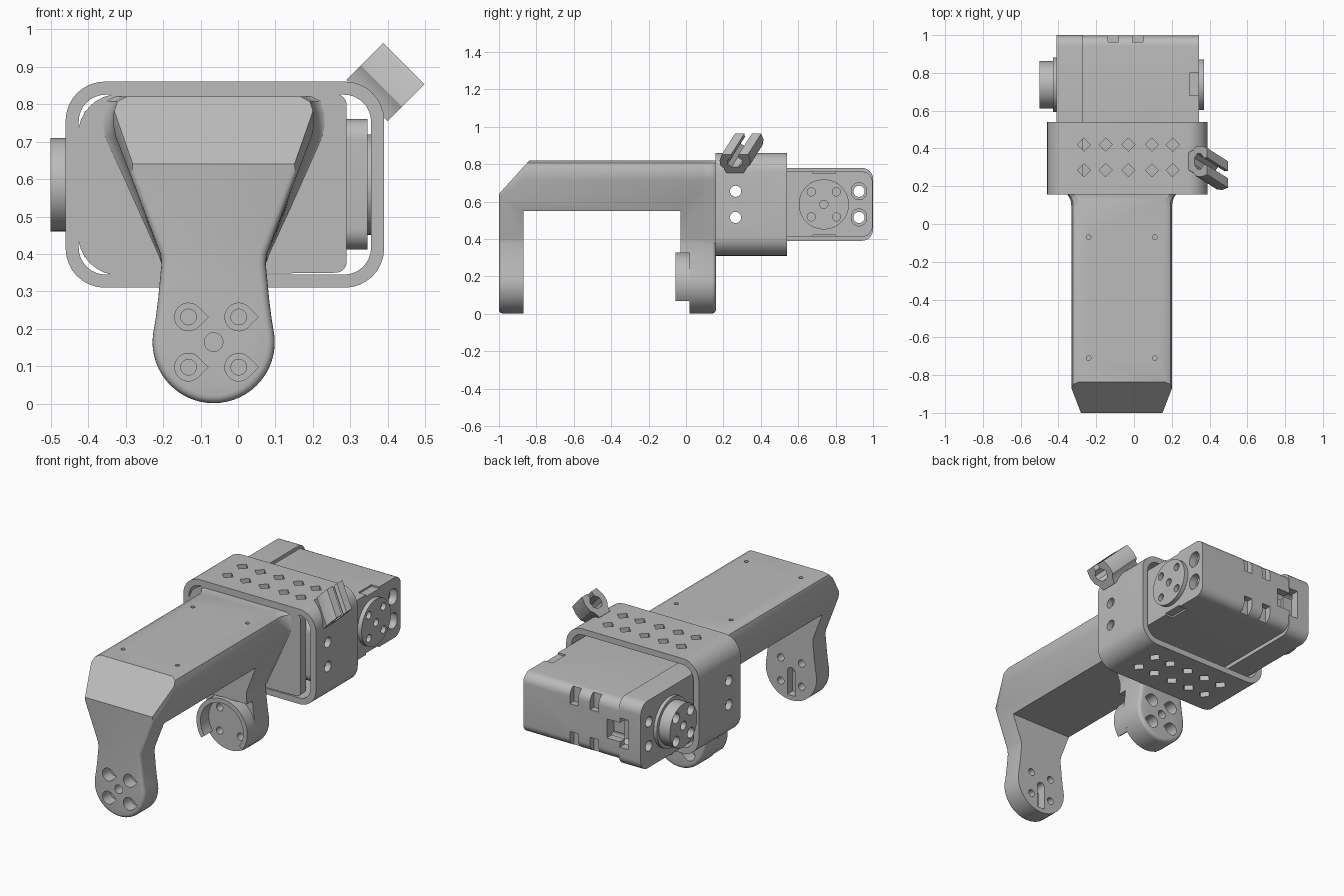
import bpy, bmesh, math
from mathutils import Matrix

if "Cube" in bpy.data.objects:
    bpy.data.objects.remove(bpy.data.objects["Cube"])

grey = bpy.data.materials.new("plain_grey")
grey.use_nodes = True
COLOUR = (0.5, 0.5, 0.5, 1)
grey.diffuse_color = COLOUR
grey.node_tree.nodes["Principled BSDF"].inputs["Base Color"].default_value = COLOUR


# --- helpers ---
def place(axis, a, b, t):
    return {"x": (t, a, b), "y": (a, t, b), "z": (a, b, t)}[axis]


def loft(name, axis, sections, bevel=0.0):
    """Skin closed profiles, given as (position, points), along an axis."""
    bm = bmesh.new()
    loops = [[bm.verts.new(place(axis, a, b, t)) for a, b in pts] for t, pts in sections]
    ends = [bm.faces.new(loop) for loop in (loops[0], loops[-1])]
    n = len(loops[0])
    for low, high in zip(loops, loops[1:]):
        for i in range(n):
            j = (i + 1) % n
            bm.faces.new((low[i], low[j], high[j], high[i]))
    bmesh.ops.recalc_face_normals(bm, faces=bm.faces)
    if bevel:
        rims = [e for f in ends for e in f.edges]
        bmesh.ops.bevel(bm, geom=rims, offset=bevel, segments=4, profile=0.5, affect="EDGES")
    mesh = bpy.data.meshes.new(name)
    bm.to_mesh(mesh)
    bm.free()
    mesh.materials.append(grey)
    ob = bpy.data.objects.new(name, mesh)
    bpy.context.collection.objects.link(ob)
    return ob


def prism(name, pts, axis, lo, hi, bevel=0.0):
    return loft(name, axis, [(lo, pts), (hi, pts)], bevel)


def circle(a, b, r, n=32):
    return [(a + r * math.cos(2 * math.pi * i / n), b + r * math.sin(2 * math.pi * i / n))
            for i in range(n)]


def rect(a0, a1, b0, b1):
    return [(a0, b0), (a1, b0), (a1, b1), (a0, b1)]


def rounded(a0, a1, b0, b1, r, n=8):
    pts = []
    corners = ((a1 - r, b1 - r), (a0 + r, b1 - r), (a0 + r, b0 + r), (a1 - r, b0 + r))
    for k, (a, b) in enumerate(corners):
        for i in range(n + 1):
            t = math.pi / 2 * (k + i / n)
            pts.append((a + r * math.cos(t), b + r * math.sin(t)))
    return pts


def teardrop(a, b, r):
    arc = [(a + r * math.cos(t), b + r * math.sin(t))
           for t in (math.radians(45 + 270 * i / 20) for i in range(21))]
    return arc + [(a + r * math.sqrt(2), b)]


def cut(target, pts, axis, lo, hi):
    """Subtract an extruded profile from a part."""
    cutter = prism("cutter", pts, axis, lo, hi)
    cutter.hide_render = True
    mod = target.modifiers.new("cut", "BOOLEAN")
    mod.operation, mod.solver, mod.object = "DIFFERENCE", "EXACT", cutter
    bpy.context.view_layer.objects.active = target
    bpy.ops.object.modifier_apply(modifier=mod.name)
    bpy.data.objects.remove(cutter)


# --- arm: funnel outline swept front to back, then hollowed into two legs and a beam ---
CX, CZ, R = -0.065, 0.165, 0.163
half = [(0.155, 0.225), (0.148, 0.28), (0.139, 0.375), (0.142, 0.4), (0.262, 0.715),
        (0.267, 0.74), (0.267, 0.775), (0.257, 0.807), (0.232, 0.82)]
arc = [(CX + R * math.cos(t), CZ + R * math.sin(t))
       for t in (math.radians(168 + 204 * i / 32) for i in range(33))]
outline = arc + [(CX + w, z) for w, z in half] + [(CX - w, z) for w, z in reversed(half)]
arm = prism("arm", outline, "y", -1, 0.16, bevel=0.02)
cut(arm, rect(-0.87, -0.03, -0.1, 0.55), "x", -1, 1)
cut(arm, rect(-0.04, 0.02, -0.1, 0.325), "x", -1, 1)
cut(arm, [(-1.1, 0.53), (-1.1, 0.95), (-0.72, 0.95)], "x", -1, 1)
for s in (-1, 1):  # tapered front corners
    cut(arm, [(CX + s * 0.268, -0.865), (CX + s * 0.212, -1.01), (CX + s * 0.4, -1.01)],
        "z", 0.5, 1)

# screw seats and holes in both legs
SCREWS = [(CX + sx * 0.067, CZ + sz * 0.067) for sx in (-1, 1) for sz in (-1, 1)]
for x, z in SCREWS:
    cut(arm, teardrop(x, z, 0.037), "y", -1.1, -0.93)
    cut(arm, teardrop(x, z, 0.037), "y", 0.09, 0.3)
    cut(arm, circle(x, z, 0.021, 20), "y", -1.1, -0.8)
    cut(arm, circle(x, z, 0.021, 20), "y", 0, 0.07)
cut(arm, circle(CX, CZ, 0.025, 20), "y", -1.1, -0.8)
cut(arm, circle(CX, CZ, 0.025, 20), "y", 0.09, 0.3)
cut(arm, rect(CX - 0.025, CX + 0.025, 0.03, CZ), "y", -0.92, -0.8)

# small holes on the beam top
for x in (-0.24, 0.11):
    for y in (-0.07, -0.71):
        cut(arm, circle(x, y, 0.012, 16), "z", 0.7, 0.9)

# --- partial rim around the hub of the rear leg ---
A0 = math.radians(-36)
sweep = [A0 + (math.pi - 2 * A0) * i / 40 for i in range(41)]
rim = [(CX + R * math.cos(t), CZ + R * math.sin(t)) for t in sweep]
rim += [(CX + 0.137 * math.cos(t), CZ + 0.137 * math.sin(t)) for t in reversed(sweep)]
prism("hub_rim", rim, "y", -0.055, 0.03)

# --- concave flare blending the arm into the mounting plate ---
sections = []
for i in range(10):
    t = math.pi / 2 * i / 9
    spread = 0.04 * (1 - math.cos(t))
    ring = [(w + spread * min(1, (z - 0.375) / 0.12), z) for w, z in half[2:]]
    sections.append((0.095 + 0.068 * math.sin(t),
                     [(CX + w, z) for w, z in ring] + [(CX - w, z) for w, z in reversed(ring)]))
loft("arm_flare", "y", sections)

# --- mounting plate: tight right corners, wide left corners leaving slits in the frame ---
tight = rounded(-0.427, 0.29, 0.35, 0.827, 0.03)
wide = rounded(-0.427, 0.29, 0.343, 0.827, 0.11)
prism("mounting_plate", tight[:9] + wide[9:27] + tight[27:], "y", 0.16, 0.21)

# --- rounded bracket frame with diamond and round holes ---
frame = prism("bracket_frame", rounded(-0.46, 0.39, 0.31, 0.86, 0.105), "y", 0.157, 0.54)
cut(frame, rounded(-0.425, 0.355, 0.345, 0.825, 0.072), "y", 0, 1)
for x in (-0.265, -0.15, -0.03, 0.095, 0.205):
    for y in (0.285, 0.42):
        cut(frame, circle(x, y, 0.035, 4), "z", 0, 1)
for z in (0.515, 0.655):
    cut(frame, circle(0.265, z, 0.03), "x", -1, 1)

# --- motor body with a taller cap on its right end ---
HY, HZ = 0.737, 0.585
body = prism("motor_body", rounded(0.205, 0.997, 0.412, 0.76, 0.055), "x", -0.275, 0.345)
cap = prism("motor_cap", rounded(0.205, 1, 0.39, 0.78, 0.06), "x", -0.41, -0.27)
for z in (0.515, 0.655):
    for part in (body, cap):
        for y in (0.265, 0.925):
            cut(part, circle(y, z, 0.03, 24), "x", -1, 1)
    # bean-shaped recess behind the horn
    cut(body, rounded(0.885, 0.965, z - 0.045, z + 0.045, 0.038), "x", 0.3, 0.4)
for x in (-0.11, 0.02):
    for z in (0.46, 0.71):
        cut(body, rect(x - 0.027, x + 0.027, z - 0.045, z + 0.045), "y", 0.96, 1.1)
cut(body, rect(-0.3, -0.19, 0.53, 0.64), "y", 0.93, 1.1)
cut(cap, rect(-0.33, -0.2, 0.5, 0.67), "y", 0.95, 1.1)
# relief on the top and bottom above the left horn
for z in (0.39, 0.75):
    cut(body, rect(0.68, 0.8, z, z + 0.032), "x", 0.295, 0.4)

# --- round horns at both ends of the motor ---
left_horn = prism("motor_horn_left", circle(HY, HZ, 0.134, 48), "x", 0.335, 0.37)
right_horn = prism("motor_horn_right", circle(HY, HZ, 0.125, 48), "x", -0.5, -0.4)
prism("motor_horn_flange", circle(HY, HZ, 0.145, 48), "x", -0.43, -0.4)
for sy in (-1, 1):
    for sz in (-1, 1):
        y, z = HY + sy * 0.067, HZ + sz * 0.067
        cut(left_horn, circle(y, z, 0.022, 20), "x", 0.345, 0.5)
        cut(right_horn, circle(y, z, 0.03, 20), "x", -0.6, -0.45)
cut(left_horn, circle(HY, HZ, 0.022, 20), "x", 0.345, 0.5)
cut(right_horn, circle(HY, HZ, 0.025, 20), "x", -0.6, -0.45)

# --- cable clip: skewed C profile on the upper corner of the frame ---
MID, V = 0.297, -0.329
side = [(0.046, 0.815), (0.06, 0.85), (0.078, 0.87), (0.082, 0.91), (0.07, 0.955),
        (0.02, 0.955), (0.017, 0.93), (0.042, 0.905), (0.04, 0.88), (0.018, 0.86)]
profile = [(MID + y, u) for y, u in side] + [(MID - y, u) for y, u in reversed(side)]
clip = prism("cable_clip", profile, "x", V - 0.078, V + 0.078)
for v in clip.data.vertices:
    v.co.y -= 0.45 * (v.co.x - V)
clip.data.transform(Matrix.Rotation(math.radians(45), 4, "Y"))

# --- smooth shading with sharp edges kept ---
for ob in bpy.context.collection.objects:
    if ob.type == "MESH":
        bpy.ops.object.select_all(action="DESELECT")
        ob.select_set(True)
        bpy.context.view_layer.objects.active = ob
        bpy.ops.object.shade_smooth_by_angle(angle=math.radians(30))
